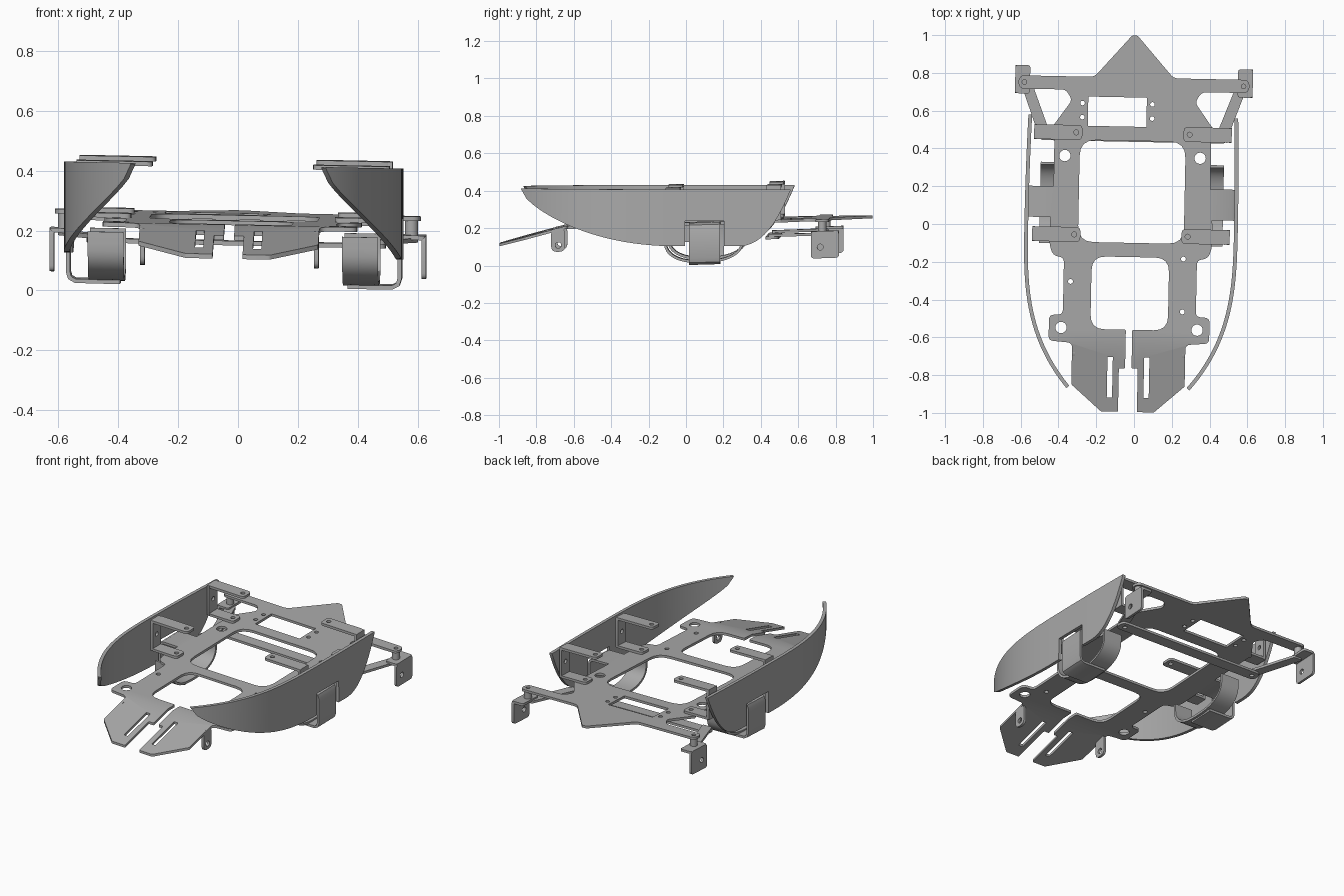
import bpy, bmesh, math
from mathutils import Vector

cube = bpy.data.objects.get("Cube")
if cube:
    bpy.data.objects.remove(cube, do_unlink=True)

metal = bpy.data.materials.new("grey metal")
metal.use_nodes = True
GREY = (0.4, 0.4, 0.4, 1)
metal.diffuse_color = GREY
metal.node_tree.nodes["Principled BSDF"].inputs["Base Color"].default_value = GREY


def finish(name, bm):
    """Settle the part into the slightly turned and tilted stance."""
    for v in bm.verts:
        x, y, z = v.co
        v.co = (x + 0.02 * y - 0.015, y - 0.02 * x, z - 0.021 * x + 0.03 * y)
    bmesh.ops.remove_doubles(bm, verts=bm.verts, dist=0.0002)
    bmesh.ops.recalc_face_normals(bm, faces=bm.faces)
    me = bpy.data.meshes.new(name)
    bm.to_mesh(me)
    bm.free()
    me.materials.append(metal)
    me.shade_smooth()
    me.set_sharp_from_angle(angle=math.radians(30))
    ob = bpy.data.objects.new(name, me)
    bpy.context.collection.objects.link(ob)
    return ob


def fillet(pts, r, n=4):
    """Round every corner of a closed outline."""
    pts = [Vector(p) for p in pts]
    out = []
    for i, p in enumerate(pts):
        a, b = pts[i - 1] - p, pts[(i + 1) % len(pts)] - p
        d = min(r, a.length * 0.48, b.length * 0.48)
        a, b = a.normalized() * d, b.normalized() * d
        for k in range(n + 1):
            t = k / n
            out.append(p + a * (1 - t) ** 2 + b * t ** 2)
    return out


def rect(x0, x1, y0, y1, r):
    return fillet([(x0, y0), (x1, y0), (x1, y1), (x0, y1)], r)


def hole(x, y, r, n=20):
    return [Vector((x + r * math.cos(k * math.tau / n), y + r * math.sin(k * math.tau / n)))
            for k in range(n)]


def band(path, t):
    """Closed outline of a bent strip of thickness t."""
    p = [Vector(q) for q in path]
    left, right = [], []
    for i, q in enumerate(p):
        d = (p[min(i + 1, len(p) - 1)] - p[max(i - 1, 0)]).normalized()
        n = Vector((-d.y, d.x)) * t / 2
        left.append(q + n)
        right.append(q - n)
    return left + right[::-1]


def sheet(outlines, lo, hi, axis="z"):
    """Sheet with cut-outs, reaching from lo to hi along the axis."""
    cu = bpy.data.curves.new("outline", "CURVE")
    cu.dimensions = "2D"
    cu.fill_mode = "BOTH"
    cu.extrude = (hi - lo) / 2
    for pts in outlines:
        sp = cu.splines.new("POLY")
        sp.points.add(len(pts) - 1)
        for sp_pt, q in zip(sp.points, pts):
            sp_pt.co = (q[0], q[1], 0, 1)
        sp.use_cyclic_u = True
    ob = bpy.data.objects.new("outline", cu)
    bpy.context.collection.objects.link(ob)
    deps = bpy.context.evaluated_depsgraph_get()
    me = bpy.data.meshes.new_from_object(ob.evaluated_get(deps))
    bpy.data.objects.remove(ob)
    bm = bmesh.new()
    bm.from_mesh(me)
    bpy.data.meshes.remove(me)
    mid = (lo + hi) / 2
    for v in bm.verts:
        u, w, h = v.co
        h += mid
        v.co = {"z": (u, w, h), "y": (u, h, w), "x": (h, u, w)}[axis]
    return bm


def pair(name, outlines, lo, hi, axis="z"):
    """The same sheet on both sides."""
    for side, s in (("left", 1), ("right", -1)):
        bm = sheet(outlines, lo, hi, axis)
        for v in bm.verts:
            v.co.x *= s
        finish(side + "_" + name, bm)


# Chassis plate: half outline from the tail tip round to the front window
TOP, T = 0.238, 0.015
body = [(0.015, 0.997), (0.21, 0.775), (0.6, 0.775), (0.615, 0.74), (0.6, 0.705), (0.36, 0.705),
        (0.325, 0.65), (0.425, 0.51), (0.415, 0.5), (0.415, 0.2), (0.43, 0.0), (0.43, -0.12),
        (0.41, -0.175), (0.352, -0.185), (0.352, -0.485), (0.425, -0.49), (0.425, -0.625),
        (0.3, -0.635)]
nose = [(0.3, -0.855), (0.14, -0.995), (0.05, -0.995), (0.05, -0.765), (0.017, -0.765),
        (0.017, -0.56)]
window = [(0.205, -0.56), (0.205, -0.175)]
half = body + nose + window
outline = half + [(-x, y) for x, y in reversed(half)]
rounded = fillet(outline, 0.03)
# The tail tip and the nose keep tight corners, the window wide ones
n, rings = 5, []
for i, p in enumerate(outline):
    r = 0.075 if p[1] in (-0.56, -0.175) and abs(p[0]) > 0.1 else (0.006 if p[1] < -0.7 or abs(p[0]) < 0.1 else 0.025)
    rings += fillet(outline, r)[i * n:(i + 1) * n]
cuts = [rect(-0.28, 0.28, -0.1, 0.44, 0.085), rect(-0.24, 0.07, 0.515, 0.67, 0.003),
        hole(-0.315, -0.31, 0.013), hole(0.28, -0.18, 0.013), hole(0.28, -0.46, 0.013)]
for s in (1, -1):
    cuts += [hole(s * 0.358, 0.355, 0.03), hole(s * 0.36, -0.555, 0.03), hole(s * 0.58, 0.74, 0.012),
             rect(s * 0.097 - 0.014, s * 0.097 + 0.014, -0.92, -0.705, 0.004)]
for x in (-0.27, 0.1):
    cuts += [hole(x, y, 0.012) for y in (0.56, 0.635)]
bm = sheet([rings] + cuts, TOP - T, TOP)
BEND = -0.63
bmesh.ops.remove_doubles(bm, verts=bm.verts, dist=0.0002)
bmesh.ops.bisect_plane(bm, geom=bm.verts[:] + bm.edges[:] + bm.faces[:],
                       plane_co=(0, BEND, 0), plane_no=(0, 1, 0))
for v in bm.verts:
    if v.co.y < BEND:
        v.co.z += 0.24 * (v.co.y - BEND)
finish("chassis_plate", bm)


# Curved side shells with a notch for the wheel guard
def shell_half_width(y):
    return 0.565 * (1 - 0.64 * abs(y) ** 3.1) if y < 0 else 0.565 - 0.03 * y * y


def shell_bottom(y):
    if y < -0.03:
        t = min((-y - 0.03) / 0.845, 1)
        k = (t ** 2.2 + 1 - math.sqrt(1 - t * t)) / 2
    else:
        k = max(0, (y - 0.28) / 0.29) ** 2.4
    return 0.115 + 0.3 * k


Y0, Y1, N0, N1 = -0.875, 0.57, 0.005, 0.215
steps = [(Y0 + (N0 - Y0) * i / 32, False) for i in range(33)]
steps += [(N0 + 0.001 + (N1 - N0 - 0.002) * i / 4, True) for i in range(5)]
steps += [(N1 + (Y1 - N1) * i / 18, False) for i in range(19)]
for side, s in (("left", 1), ("right", -1)):
    bm = bmesh.new()
    prev = None
    for y, notched in steps:
        w = shell_half_width(y)
        slope = (shell_half_width(y + 0.01) - shell_half_width(y - 0.01)) / 0.02
        nrm = Vector((1, -slope)).normalized() * 0.02
        low = 0.25 if notched else shell_bottom(y)
        corners = [(w, y, 0.419), (w - nrm.x, y - nrm.y, 0.419),
                   (w - nrm.x, y - nrm.y, low), (w, y, low)]
        ring = [bm.verts.new((s * a, b, c - 0.03 * b)) for a, b, c in corners]
        if prev:
            for k in range(4):
                bm.faces.new((prev[k], prev[k - 1], ring[k - 1], ring[k]))
        else:
            bm.faces.new(ring)
        prev = ring
    bm.faces.new(prev)
    finish(side + "_side_shell", bm)

# C-shaped brackets that carry the shells
for place, y0 in (("rear", 0.44), ("front", -0.1)):
    y1, ym = y0 + 0.078, y0 + 0.039
    pair(place + "_bracket_top_tab",
         [rect(0.268, 0.523, y0, y1, 0.022), hole(0.3, ym, 0.013)], 0.412, 0.427)
    pair(place + "_bracket_wall",
         [rect(y0, y1, TOP, 0.427, 0.004), hole(ym, 0.33, 0.013)], 0.508, 0.523, "x")
    pair(place + "_bracket_lower_tab",
         [rect(0.34, 0.523, y0, y1, 0.022), hole(0.37, ym, 0.013)], TOP, TOP + T)

# Wheel guards: folded outer hoop and rounded inner strap
hoop = [(0.4, 0.231), (0.53, 0.231), (0.548, 0.222), (0.554, 0.205), (0.554, 0.05), (0.548, 0.03),
        (0.53, 0.02), (0.38, 0.019)]
pair("wheel_guard_hoop", [band(hoop, 0.014)], 0.028, 0.192, "y")
strap = [(0.105 + 0.208 * math.copysign(abs(math.cos(a)) ** 0.8, math.cos(a)),
          0.15 - 0.122 * abs(math.sin(a)) ** 0.8)
         for a in [math.pi * (1 + k / 24) for k in range(25)]]
strap = [(strap[0][0], 0.19)] + strap + [(strap[-1][0], 0.19)]
pair("wheel_guard_strap", [band(strap, 0.014)], 0.365, 0.485, "x")

# Rear lower cross bar, diagonal arms, posts and end brackets
finish("rear_cross_bar", sheet([rect(-0.5, 0.5, 0.435, 0.505, 0.03),
                                hole(-0.46, 0.47, 0.013), hole(0.46, 0.47, 0.013)], 0.137, 0.152))
pair("rear_arm", [fillet([(0.43, 0.45), (0.495, 0.45), (0.605, 0.75), (0.545, 0.75)], 0.015)],
     0.15, 0.165)
pair("rear_post", [hole(0.58, 0.74, 0.022)], 0.16, TOP - T)
pair("rear_end_tab", [rect(0.55, 0.628, 0.68, 0.83, 0.015)], 0.16, 0.175)
pair("rear_end_plate", [rect(0.68, 0.83, 0.03, 0.175, 0.02), hole(0.73, 0.09, 0.016)],
     0.614, 0.629, "x")

# Small ears folded down beside the nose
pair("nose_ear", [rect(-0.715, -0.64, 0.1, 0.225, 0.03), hole(-0.677, 0.135, 0.016)],
     0.283, 0.298, "x")
